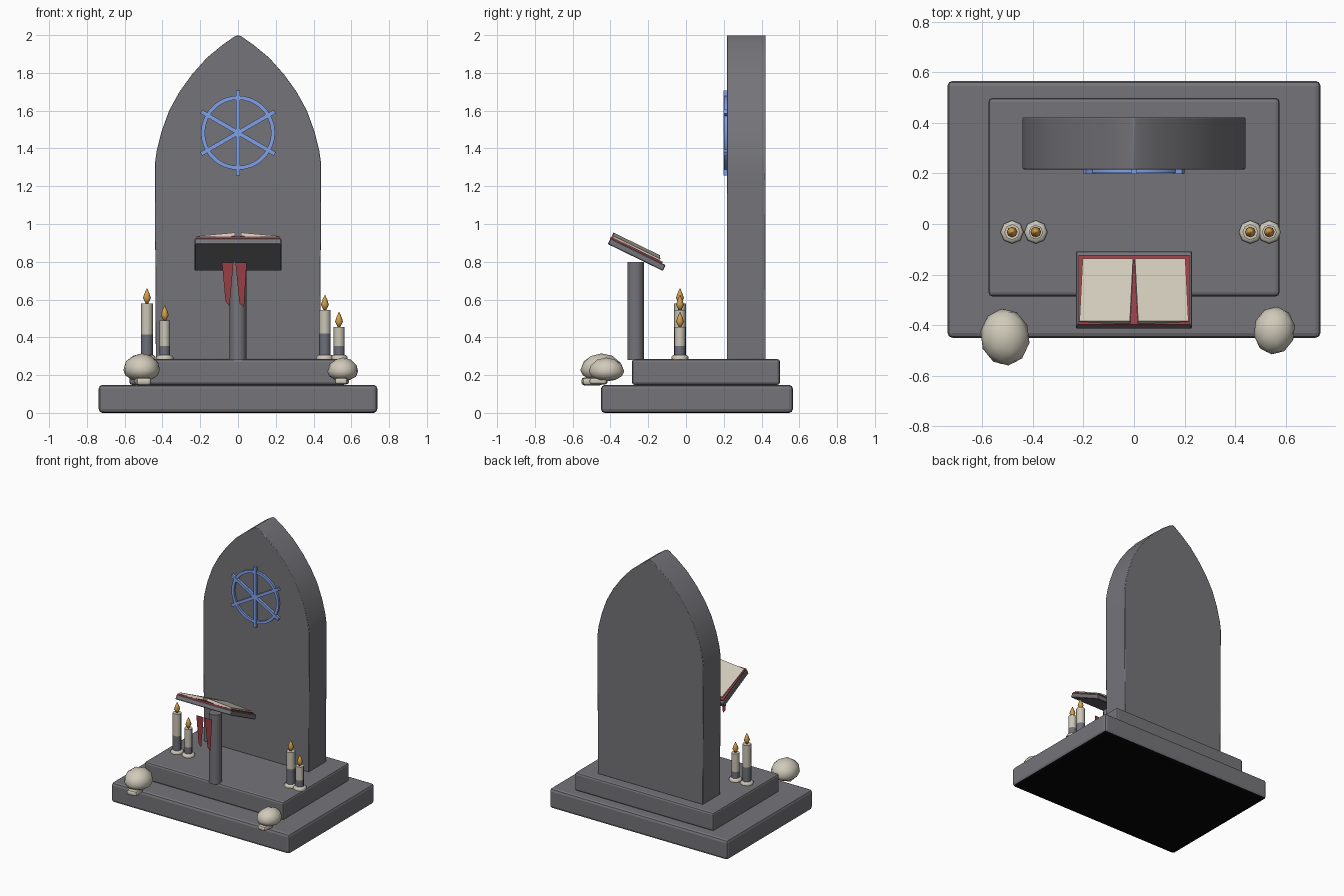
import bpy, bmesh, math
from mathutils import Matrix, Vector

if "Cube" in bpy.data.objects:
    bpy.data.objects.remove(bpy.data.objects["Cube"])


def mat(name, r, g, b):
    lin = [((c / 255 + 0.055) / 1.055) ** 2.4 for c in (r, g, b)]
    m = bpy.data.materials.new(name)
    m.diffuse_color = (*lin, 1)
    m.use_nodes = True
    m.node_tree.nodes["Principled BSDF"].inputs["Base Color"].default_value = m.diffuse_color
    return m


STONE = mat("grey stone", 117, 116, 121)
BLACK = mat("black underside", 6, 6, 6)
BLUE = mat("blue metal", 128, 160, 230)
RED = mat("dark red cloth", 154, 61, 69)
PAGE = mat("page cream", 208, 201, 186)
WAX = mat("candle wax", 204, 198, 182)
BAND = mat("candle grey", 112, 112, 124)
FLAME = mat("amber flame", 214, 160, 76)
BONE = mat("old bone", 208, 202, 186)


def finish(name, bm, mats, matrix=Matrix(), bevel=0, segs=2, smooth=0):
    bmesh.ops.recalc_face_normals(bm, faces=bm.faces[:])
    me = bpy.data.meshes.new(name)
    bm.to_mesh(me)
    bm.free()
    ob = bpy.data.objects.new(name, me)
    ob.matrix_world = matrix
    for m in mats:
        me.materials.append(m)
    if bevel:
        b = ob.modifiers.new("bevel", 'BEVEL')
        b.width, b.segments, b.limit_method = bevel, segs, 'ANGLE'
    bpy.context.collection.objects.link(ob)
    if smooth:
        bpy.ops.object.select_all(action='DESELECT')
        bpy.context.view_layer.objects.active = ob
        ob.select_set(True)
        bpy.ops.object.shade_smooth_by_angle(angle=math.radians(smooth))
    return ob


def box(name, size, mats, matrix, bevel=0, segs=2):
    """Box; a second material, if given, goes on the underside."""
    bm = bmesh.new()
    bmesh.ops.create_cube(bm, size=1)
    bmesh.ops.scale(bm, vec=size, verts=bm.verts[:])
    bm.normal_update()
    if len(mats) > 1:
        for f in bm.faces:
            f.material_index = int(f.normal.z < -0.9)
    return finish(name, bm, mats, matrix, bevel, segs)


def lathe(name, profile, sides, mats, loc, split=None, smooth=50):
    """Stack of rings (radius, height); faces above split use the second material."""
    bm = bmesh.new()
    rings = [[bm.verts.new((r * math.cos(2 * math.pi * i / sides),
                            r * math.sin(2 * math.pi * i / sides), z))
              for i in range(sides)] for r, z in profile]
    for a, b in zip(rings, rings[1:]):
        for i in range(sides):
            j = (i + 1) % sides
            bm.faces.new((a[i], a[j], b[j], b[i]))
    bm.faces.new(rings[0])
    bm.faces.new(rings[-1])
    if split is not None:
        for f in bm.faces:
            f.material_index = int(f.calc_center_median().z > split)
    return finish(name, bm, mats, Matrix.Translation(loc), smooth=smooth)


def plate(name, pts, y, depth, m, bevel=0, smooth=0):
    """Outline in x, z; pushed back along y when depth is given."""
    bm = bmesh.new()
    f = bm.faces.new([bm.verts.new((x, y, z)) for x, z in pts])
    if depth:
        g = bmesh.ops.extrude_face_region(bm, geom=[f])['geom']
        bmesh.ops.translate(bm, vec=(0, depth, 0),
                            verts=[v for v in g if isinstance(v, bmesh.types.BMVert)])
    return finish(name, bm, [m], Matrix.Identity(4), bevel, smooth=smooth)


T = Matrix.Translation

# Stepped base
box("base_step", (1.475, 1.016, 0.148), [STONE, BLACK], T((0, 0.058, 0.074)), 0.02)
box("upper_step", (1.15, 0.784, 0.137), [STONE], T((0, 0.106, 0.2165)), 0.015)

# Pointed arch slab
half = [(0.435, 0.283), (0.44, 1.22), (0.44, 1.32), (0.43, 1.39), (0.405, 1.49),
        (0.365, 1.60), (0.31, 1.70), (0.245, 1.79), (0.165, 1.88), (0.08, 1.95), (0.02, 1.992)]
outline = half + [(0, 2.0)] + [(-x, z) for x, z in reversed(half)]
plate("arch_slab", outline, 0.216, 0.206, STONE, 0.004, smooth=25)

# Wheel emblem: flat ring and three crossing bars
WZ = 1.483
bm = bmesh.new()
N = 36
section = [(0.196, 0.201), (0.196, 0.22), (0.175, 0.22), (0.175, 0.201)]
rings = [[bm.verts.new((r * math.cos(2 * math.pi * i / N), y, WZ + r * math.sin(2 * math.pi * i / N)))
          for r, y in section] for i in range(N)]
for i in range(N):
    a, b = rings[i], rings[(i + 1) % N]
    for k in range(4):
        bm.faces.new((a[k], a[(k + 1) % 4], b[(k + 1) % 4], b[k]))
finish("wheel_ring", bm, [BLUE], smooth=30)
for k in range(3):
    box(f"wheel_spoke_{k + 1}", (0.022, 0.022, 0.45), [BLUE],
        T((0, 0.209, WZ)) @ Matrix.Rotation(k * math.pi / 3, 4, 'Y'))

# Reading stand: post and tilted board
lathe("stand_post", [(0.044, 0.28), (0.044, 0.8)], 16, [STONE], (0, -0.267, 0))
tilt = T((0, -0.261, 0.838)) @ Matrix.Rotation(math.radians(-26), 4, 'X')
box("stand_board", (0.46, 0.325, 0.034), [STONE], tilt, 0.004, 1)

# Open book with two splayed page blocks
box("book_cover", (0.44, 0.305, 0.01), [RED], tilt @ T((0, -0.012, 0.021)))
for s, side in ((-1, "left"), (1, "right")):
    box(f"book_pages_{side}", (0.2, 0.275, 0.02), [PAGE],
        tilt @ T((s * 0.109, -0.02, 0.033)) @ Matrix.Rotation(s * 0.045, 4, 'Z')
        @ Matrix.Rotation(s * 0.08, 4, 'Y'))

# Hanging ribbons
plate("ribbon_left", [(-0.085, 0.797), (-0.024, 0.797), (-0.045, 0.565), (-0.066, 0.59)],
      -0.372, 0, RED)
plate("ribbon_right", [(-0.014, 0.797), (0.046, 0.797), (0.032, 0.56), (0.008, 0.58)],
      -0.372, 0, RED)

# Candles: x, radius, top height, top of grey part
candles = [(-0.482, 0.031, 0.58, 0.415), (-0.388, 0.028, 0.49, 0.355),
           (0.46, 0.031, 0.545, 0.42), (0.535, 0.029, 0.455, 0.355)]
for n, (x, r, top, grey) in enumerate(candles, 1):
    loc = (x, -0.032, 0)
    lathe(f"candle_dish_{n}", [(0.046, 0.283), (0.046, 0.295), (0.036, 0.306)], 8, [WAX], loc)
    lathe(f"candle_{n}", [(r, 0.3), (r, grey), (r, top)], 8, [BAND, WAX], loc, grey)
    lathe(f"flame_{n}", [(0.006, top - 0.002), (0.021, top + 0.028), (0.013, top + 0.053),
                         (0.001, top + 0.08)], 8, [FLAME], loc, smooth=80)


# Skulls: domed head with a small jaw below the front
def blob(name, radii, low, matrix):
    bm = bmesh.new()
    bmesh.ops.create_icosphere(bm, subdivisions=2, radius=1)
    for v in bm.verts:
        z = v.co.z * (radii[2] if v.co.z > 0 else low)
        v.co = Vector((v.co.x * radii[0], v.co.y * radii[1], z))
    return finish(name, bm, [BONE], matrix, smooth=60)


for side, c, k, turn in (("left", (-0.51, -0.447, 0.227), 1.0, 0.12),
                         ("right", (0.555, -0.421, 0.219), 0.84, -0.12)):
    m = T(c) @ Matrix.Rotation(turn, 4, 'Z') @ Matrix.Scale(k, 4)
    blob(f"skull_{side}", (0.098, 0.113, 0.088), 0.062, m)
    box(f"skull_jaw_{side}", (0.08, 0.11, 0.042), [BONE], m @ T((0, -0.05, -0.06)), 0.016)
